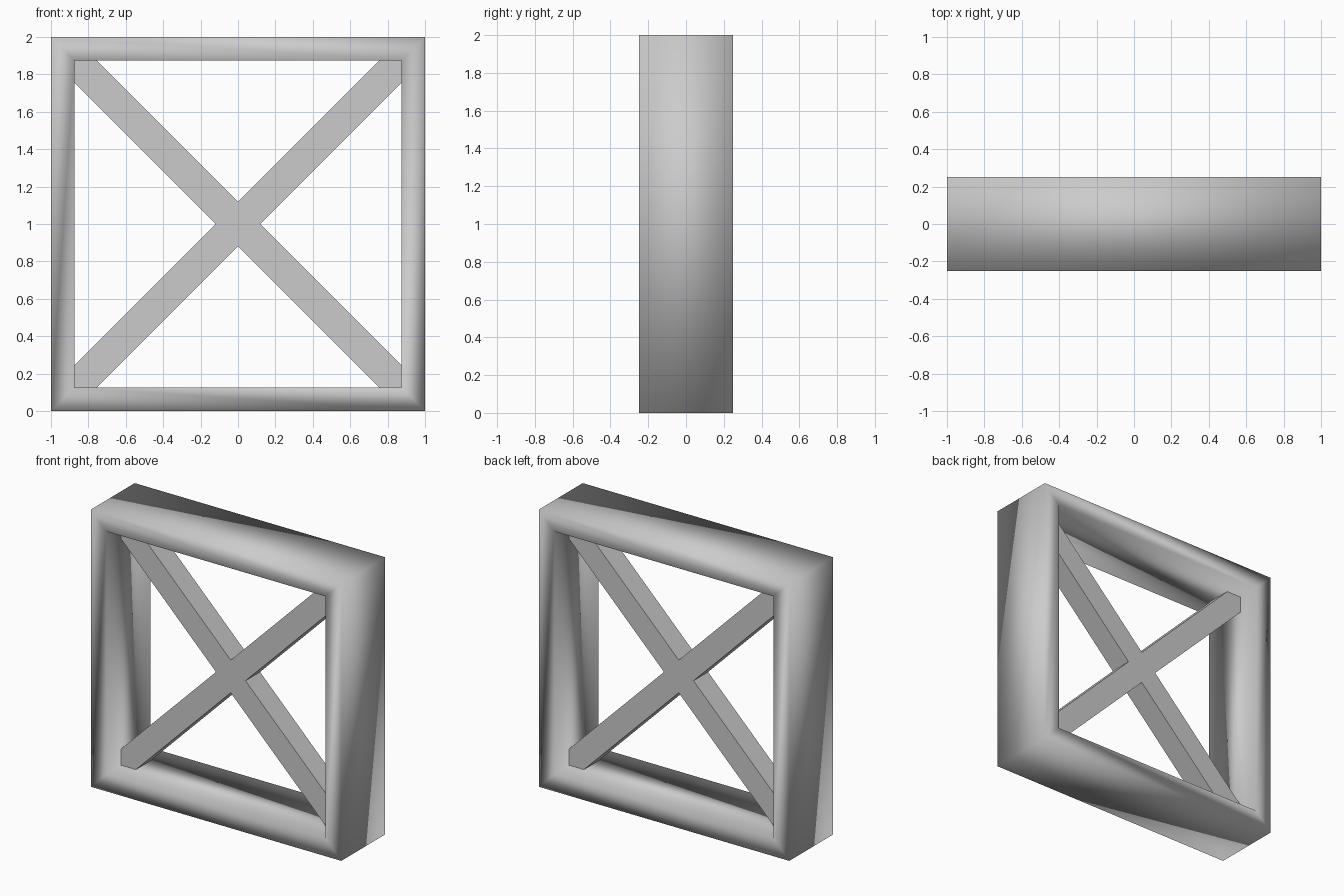
import bpy, bmesh

if "Cube" in bpy.data.objects:
    bpy.data.objects.remove(bpy.data.objects["Cube"])

OUT, IN, DEPTH = 1.0, 0.875, 0.25      # frame half sizes
W, T = 0.118, 0.083                    # brace notch offset and half depth
CZ = 1.0                               # centre height


def make_object(name, bm, smooth):
    bmesh.ops.recalc_face_normals(bm, faces=bm.faces)
    for f in bm.faces:
        f.smooth = smooth
    mesh = bpy.data.meshes.new(name)
    bm.to_mesh(mesh)
    bm.free()
    obj = bpy.data.objects.new(name, mesh)
    bpy.context.collection.objects.link(obj)
    return obj


# Square frame: four loops of a rectangular section, fully smooth shaded
bm = bmesh.new()
section = [(OUT, -DEPTH), (OUT, DEPTH), (IN, DEPTH), (IN, -DEPTH)]
corners = [(-1, -1), (1, -1), (1, 1), (-1, 1)]
rings = [[bm.verts.new((sx * r, y, CZ + sz * r)) for r, y in section]
         for sx, sz in corners]
for i in range(4):
    a, b = rings[i], rings[(i + 1) % 4]
    for j in range(4):
        k = (j + 1) % 4
        bm.faces.new((a[j], b[j], b[k], a[k]))
make_object("square_frame", bm, True)

# Cross brace: one X-shaped outline, a quarter turned four times, extruded
bm = bmesh.new()
x, z = 1, 0
outline = []
quarter = [(W, 0), (IN, IN - W), (IN, IN), (IN - W, IN)]
for turn in range(4):
    for px, pz in quarter:
        outline.append((px * x - pz * z, px * z + pz * x))
    x, z = -z, x
face = bm.faces.new([bm.verts.new((px, -T, CZ + pz)) for px, pz in outline])
ext = bmesh.ops.extrude_face_region(bm, geom=[face], use_keep_orig=True)
moved = [v for v in ext["geom"] if isinstance(v, bmesh.types.BMVert)]
bmesh.ops.translate(bm, verts=moved, vec=(0, 2 * T, 0))
make_object("cross_brace", bm, False)
